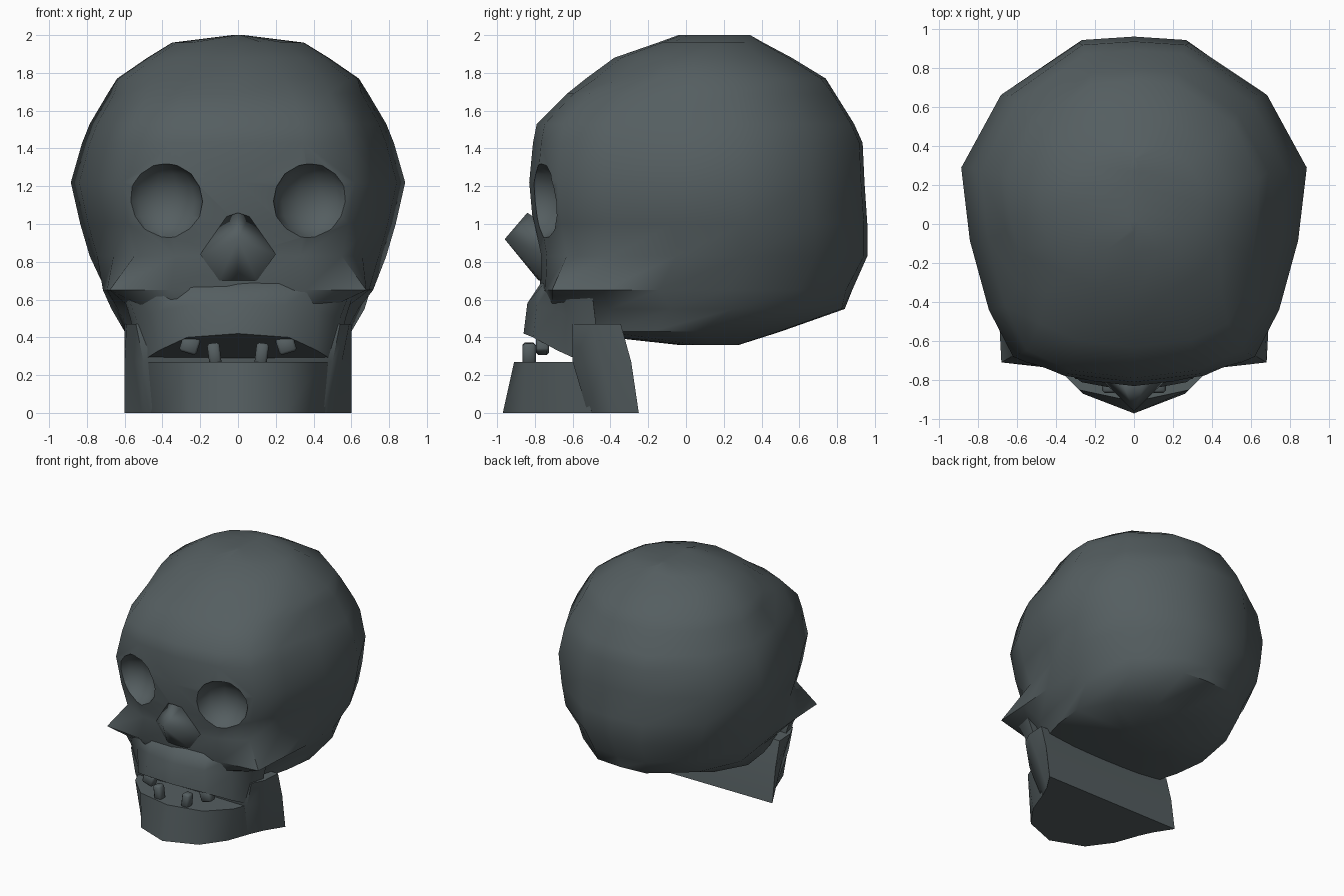
import bpy, bmesh
from mathutils import Vector, Matrix

if "Cube" in bpy.data.objects:
    bpy.data.objects.remove(bpy.data.objects["Cube"])

bone = bpy.data.materials.new("dark_slate")
bone.use_nodes = True
COLOR = (0.09, 0.112, 0.118, 1)
bone.diffuse_color = COLOR
bone.node_tree.nodes["Principled BSDF"].inputs["Base Color"].default_value = COLOR


def smooth(ob, angle):
    bpy.ops.object.select_all(action='DESELECT')
    ob.select_set(True)
    bpy.context.view_layer.objects.active = ob
    bpy.ops.object.shade_smooth_by_angle(angle=angle)


def finish(bm, name, angle=1.0):
    bmesh.ops.recalc_face_normals(bm, faces=bm.faces)
    mesh = bpy.data.meshes.new(name)
    bm.to_mesh(mesh)
    bm.free()
    mesh.materials.append(bone)
    ob = bpy.data.objects.new(name, mesh)
    bpy.context.collection.objects.link(ob)
    smooth(ob, angle)
    return ob


def loft(name, half_rings, angle=1.0):
    """Skin mirrored rings; each half runs from front centre to back centre."""
    bm = bmesh.new()
    rings = []
    for half in half_rings:
        full = half + [(-x, y, z) for x, y, z in half[-2:0:-1]]
        rings.append([bm.verts.new(p) for p in full])
    n = len(rings[0])
    for a, b in zip(rings, rings[1:]):
        for i in range(n):
            j = (i + 1) % n
            bm.faces.new((a[i], a[j], b[j], b[i]))
    bm.faces.new(rings[0])
    bm.faces.new(rings[-1])
    return finish(bm, name, angle)


def at_height(plan, z):
    return [(x, y, z) for x, y in plan]


# Half plans: width fraction, front-to-back fraction
ROUND = [(0, 0), (.38, .04), (.7, .14), (.92, .3), (.99, .45), (1, .6), (.8, .82), (.35, .98), (0, 1)]
BROW = [(0, 0), (.42, .025), (.7, .085), (.84, .22), (.95, .42), (1, .63), (.77, .84), (.32, .99), (0, 1)]
CHEEK = [(0, 0), (.5, .015), (.95, .037), (.97, .2), (1, .38), (.98, .6), (.76, .83), (.33, .98), (0, 1)]

# Skull: height, front, back, half width, plan
levels = [
    (.36, -.04, .28, .22, ROUND),
    (.43, -.68, .5, .6, BROW),
    (.55, -.75, .84, .67, BROW),
    (.65, -.77, .88, .715, CHEEK),
    (.83, -.78, .96, .785, BROW),
    (1.0, -.81, .96, .835, BROW),
    (1.22, -.83, .945, .885, BROW),
    (1.43, -.81, .935, .825, BROW),
    (1.53, -.79, .89, .785, BROW),
    (1.69, -.63, .79, .69, BROW),
    (1.77, -.53, .74, .64, ROUND),
    (1.88, -.38, .56, .48, ROUND),
    (1.96, -.15, .41, .35, ROUND),
    (2.0, -.04, .34, .03, ROUND),
]
skull = loft("skull", [[(w * px, f + (b - f) * py, z) for px, py in plan]
                       for z, f, b, w, plan in levels])

# Eye sockets, cut with turned ellipsoids
bm = bmesh.new()
for s in (-1, 1):
    m = (Matrix.Translation((s * .395, -.8, 1.12)) @ Matrix.Rotation(s * .4, 4, 'Z')
         @ Matrix.Diagonal((.215, .19, .205, 1)))
    bmesh.ops.create_uvsphere(bm, u_segments=12, v_segments=8, radius=1, matrix=m)
cutter = finish(bm, "socket_cutter")
cutter.hide_render = True
cut = skull.modifiers.new("sockets", 'BOOLEAN')
cut.operation = 'DIFFERENCE'
cut.solver = 'EXACT'
cut.object = cutter
bpy.context.view_layer.objects.active = skull
bpy.ops.object.modifier_apply(modifier=cut.name)
bpy.data.objects.remove(cutter)
smooth(skull, .9)

# Nose
bm = bmesh.new()
side = [(.06, -.81, 1.04), (.2, -.765, .84), (.1, -.765, .7)]
points = [(0, -.96, .92), (0, -.84, 1.06), (0, -.78, .7), (0, -.85, .8)]
for p in points + side + [(-x, y, z) for x, y, z in side]:
    bm.verts.new(p)
bmesh.ops.convex_hull(bm, input=bm.verts)
finish(bm, "nose", 1.5)

# Upper jaw with an arched lip
lip = [(0, -.86, .42), (.27, -.81, .4), (.42, -.68, .33), (.5, -.57, .28), (.53, -.48, .3), (0, -.5, .42)]
gum = [(0, -.84, .58), (.25, -.79, .57), (.42, -.69, .54), (.54, -.6, .5), (.57, -.48, .5), (0, -.5, .58)]
root = [(0, -.76, .7), (.25, -.74, .7), (.45, -.7, .69), (.6, -.65, .66), (.62, -.5, .66), (0, -.5, .7)]
loft("upper_jaw", [lip, gum, root], 1.2)

# Lower jaw: chin narrowing downward, and rear part flaring to the hinge
loft("lower_jaw", [
    at_height([(0, -.97), (.26, -.87), (.39, -.69), (.46, -.5), (0, -.45)], 0),
    at_height([(0, -.91), (.28, -.85), (.44, -.69), (.5, -.54), (0, -.45)], .27)], 1.2)
loft("jaw_hinge", [
    at_height([(0, -.5), (.45, -.52), (.51, -.39), (.6, -.25), (0, -.25)], 0),
    at_height([(0, -.59), (.5, -.6), (.55, -.45), (.6, -.29), (0, -.29)], .27),
    at_height([(0, -.6), (.54, -.6), (.59, -.5), (.6, -.345), (0, -.345)], .47)], 1.2)

# Teeth: x, y, z, tilt, size
for label, x, y, z, tilt, size in (
        ("lower_tooth", .125, -.83, .31, .12, (.065, .07, .12)),
        ("upper_tooth", .255, -.76, .36, -.3, (.095, .07, .09))):
    for s, hand in ((-1, "right"), (1, "left")):
        bm = bmesh.new()
        bmesh.ops.create_cube(bm, size=1, matrix=Matrix.Translation((s * x, y, z))
                              @ Matrix.Rotation(s * tilt, 4, 'Y')
                              @ Matrix.Diagonal(Vector(size).to_4d()))
        bmesh.ops.bevel(bm, geom=bm.edges[:], offset=.012, segments=1, affect='EDGES')
        finish(bm, label + "_" + hand)
